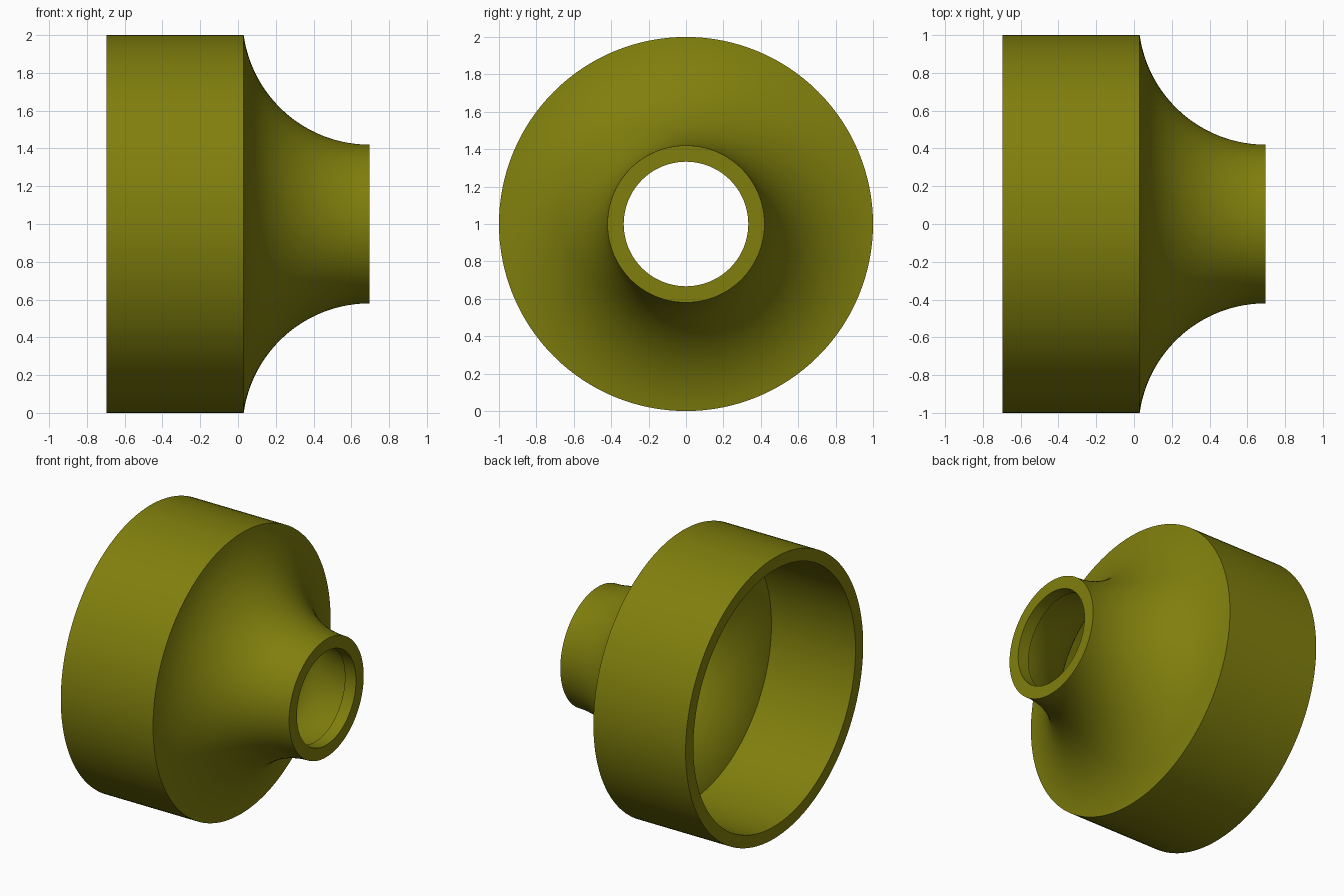
import bpy, bmesh, math
from mathutils import Vector

if "Cube" in bpy.data.objects:
    bpy.data.objects.remove(bpy.data.objects["Cube"])

HALF = 0.697      # half the length along x
WALL = 0.087      # wall thickness at the two rims
FLARE_WALL = 0.08  # wall thickness along the flare
SHOULDER = 0.03   # x where the wide collar ends
NECK_R = 0.42     # outer radius of the narrow end
LIP_X = 0.61      # x where the straight bore of the neck ends
SEGMENTS = 128
ARC_STEPS = 32

# Olive material
olive = bpy.data.materials.new("olive")
olive.use_nodes = True
colour = (0.216, 0.212, 0.004, 1.0)
olive.diffuse_color = colour
olive.node_tree.nodes["Principled BSDF"].inputs["Base Color"].default_value = colour

# Concave flare: an arc centred above the narrow rim, level at the neck
dx, dr = HALF - SHOULDER, 1.0 - NECK_R
R = (dx * dx + dr * dr) / (2 * dr)
CENTRE_R = NECK_R + R


def flare(radius, start_r, end_x):
    """Arc points (x, r) from profile radius start_r down to position end_x."""
    a0 = math.acos((CENTRE_R - start_r) / radius)
    a1 = math.asin((HALF - end_x) / radius)
    pts = []
    for i in range(ARC_STEPS + 1):
        a = a0 + (a1 - a0) * i / ARC_STEPS
        pts.append((HALF - radius * math.sin(a), CENTRE_R - radius * math.cos(a)))
    return pts


# Closed wall section: collar, outer flare, neck rim, bore lip, inner flare, wide rim
bore = NECK_R - WALL
profile = ([(-HALF, 1.0)] + flare(R, 1.0, HALF)
           + [(HALF, bore), (LIP_X, bore)]
           + flare(R + FLARE_WALL, 1.0 - WALL, LIP_X)[::-1]
           + [(-HALF, 1.0 - WALL)])

# Revolve the section about the x axis
bm = bmesh.new()
verts = [bm.verts.new((x, 0, r)) for x, r in profile]
edges = [bm.edges.new((v, verts[(i + 1) % len(verts)])) for i, v in enumerate(verts)]
bmesh.ops.spin(bm, geom=verts + edges, cent=(0, 0, 0), axis=(1, 0, 0),
               angle=math.tau, steps=SEGMENTS, use_merge=False)
bmesh.ops.remove_doubles(bm, verts=bm.verts, dist=1e-4)
bmesh.ops.recalc_face_normals(bm, faces=bm.faces)
bmesh.ops.translate(bm, verts=bm.verts, vec=Vector((0, 0, 1)))

mesh = bpy.data.meshes.new("reducer_body")
bm.to_mesh(mesh)
bm.free()
mesh.materials.append(olive)
body = bpy.data.objects.new("reducer_body", mesh)
bpy.context.collection.objects.link(body)

# Smooth skin with crisp rims
bpy.ops.object.select_all(action='DESELECT')
body.select_set(True)
bpy.context.view_layer.objects.active = body
bpy.ops.object.shade_smooth_by_angle(angle=math.radians(30))
